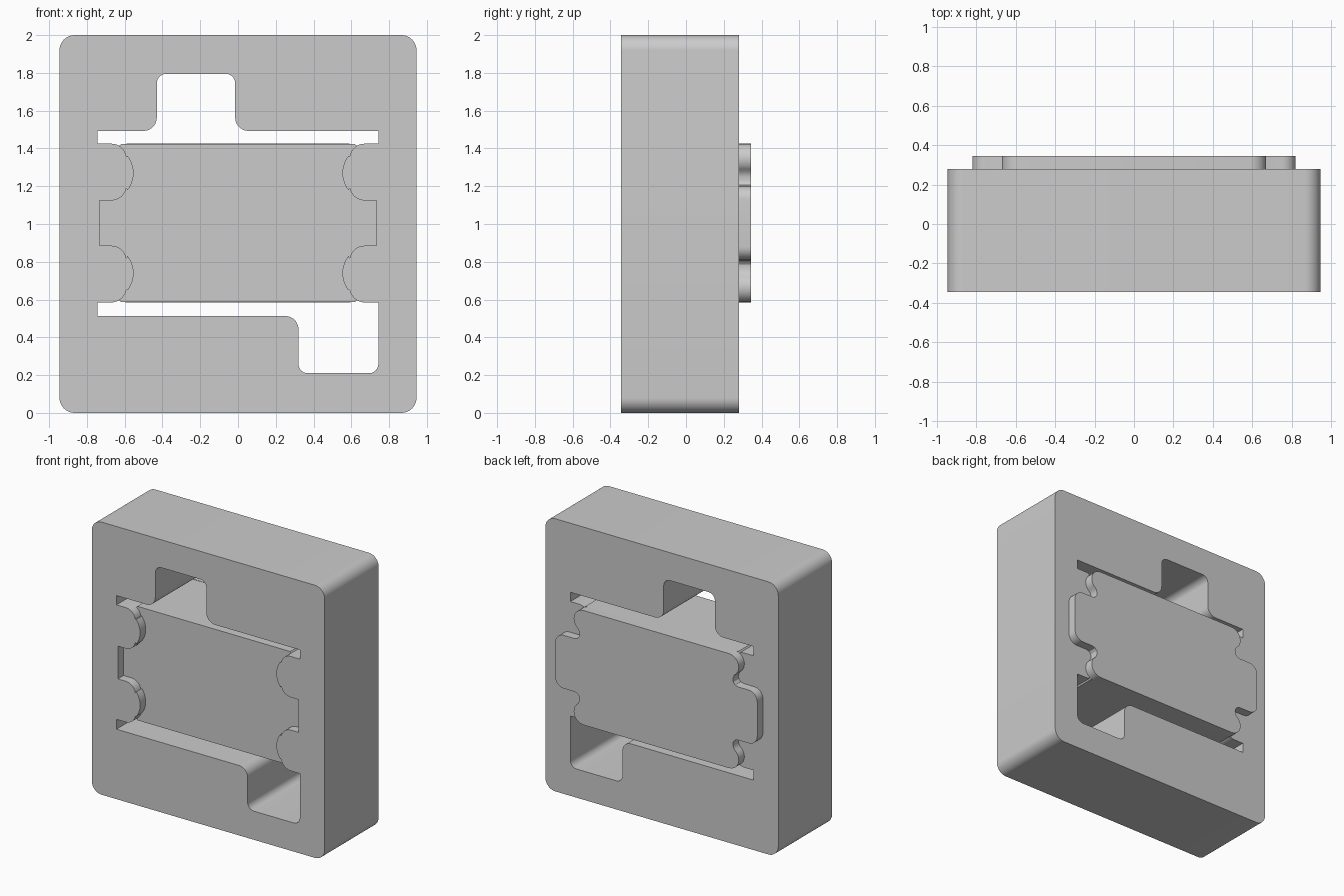
import bpy, bmesh, math
from mathutils import Vector

if "Cube" in bpy.data.objects:
    bpy.data.objects.remove(bpy.data.objects["Cube"])

MID = 1.005  # height of the horizontal symmetry line of the insert


def arc(cx, cz, r, a0, a1, n=10):
    return [(cx + r * math.cos(math.radians(a0 + (a1 - a0) * i / n)),
             cz + r * math.sin(math.radians(a0 + (a1 - a0) * i / n))) for i in range(n + 1)]


def rounded(corners, n=10):
    """Outline from (x, z, radius) right-angle corners; radius 0 keeps the point."""
    out = []
    for i, (x, z, r) in enumerate(corners):
        p = Vector((x, z))
        if r == 0:
            out.append((x, z))
            continue
        a = (Vector(corners[i - 1][:2]) - p).normalized() * r
        b = (Vector(corners[(i + 1) % len(corners)][:2]) - p).normalized() * r
        c = p + a + b
        for k in range(n + 1):
            t = math.pi / 2 * k / n
            out.append(tuple(c - b * math.cos(t) - a * math.sin(t)))
    return out


def down(quarter):
    """Mirror an upper right contour to the whole right side, top to bottom."""
    return quarter + [(x, 2 * MID - z) for x, z in reversed(quarter)]


def left(side):
    """Right side contour to left side, bottom to top."""
    return [(-x, z) for x, z in reversed(side)]


def prism(name, loops, y0, y1):
    bm = bmesh.new()
    edges = []
    for loop in loops:
        vs = [bm.verts.new((x, y0, z)) for x, z in loop]
        edges += [bm.edges.new((vs[i - 1], vs[i])) for i in range(len(vs))]
    bmesh.ops.triangle_fill(bm, use_beauty=True, edges=edges)
    ext = bmesh.ops.extrude_face_region(bm, geom=bm.faces[:], use_keep_orig=True)
    moved = [g for g in ext["geom"] if isinstance(g, bmesh.types.BMVert)]
    bmesh.ops.translate(bm, vec=(0, y1 - y0, 0), verts=moved)
    bmesh.ops.recalc_face_normals(bm, faces=bm.faces[:])
    me = bpy.data.meshes.new(name)
    bm.to_mesh(me)
    bm.free()
    ob = bpy.data.objects.new(name, me)
    bpy.context.collection.objects.link(ob)
    bpy.ops.object.select_all(action='DESELECT')
    ob.select_set(True)
    bpy.context.view_layer.objects.active = ob
    bpy.ops.object.shade_smooth_by_angle(angle=math.radians(30))
    return ob


# scalloped knob contour of the frame (upper right)
knob = (arc(0.67, 1.345, 0.08, 90, 169) + arc(0.70, 1.27, 0.147, 142, 218)
        + arc(0.67, 1.205, 0.08, 191, 270) + [(0.733, 1.125)])
knob_side = down(knob)

# frame with the through opening
outer = rounded([(-0.945, 0, 0.08), (0.945, 0, 0.08), (0.945, 2, 0.08), (-0.945, 2, 0.08)])
lower = rounded([(0.743, 0.585, 0), (0.743, 0.21, 0.05), (0.32, 0.21, 0.05),
                 (0.32, 0.513, 0.07), (-0.745, 0.513, 0), (-0.745, 0.585, 0)])
upper = rounded([(-0.745, 1.425, 0), (-0.745, 1.493, 0), (-0.43, 1.493, 0.07),
                 (-0.43, 1.795, 0.05), (-0.015, 1.795, 0.05), (-0.015, 1.493, 0.07),
                 (0.743, 1.493, 0), (0.743, 1.425, 0)])
prism("frame", [outer, knob_side + lower + left(knob_side) + upper], -0.345, 0.28)

# insert core, recessed at the front
core_side = down([(0.62, 1.423), (0.63, 1.41)] + knob[4:])
prism("insert_core", [core_side + left(core_side)], -0.28, 0.28)

# wider back end of the insert, standing proud of the frame
lobe = arc(0.59, 1.345, 0.08, 90, -58)
notch = [(0.622, 1.25), (0.625, 1.225), (0.64, 1.207), (0.665, 1.2)]
tab = arc(0.75, 1.13, 0.07, 90, 0)
end_side = down(lobe + notch + tab)
prism("insert_back_end", [end_side + left(end_side)], 0.28, 0.345)
